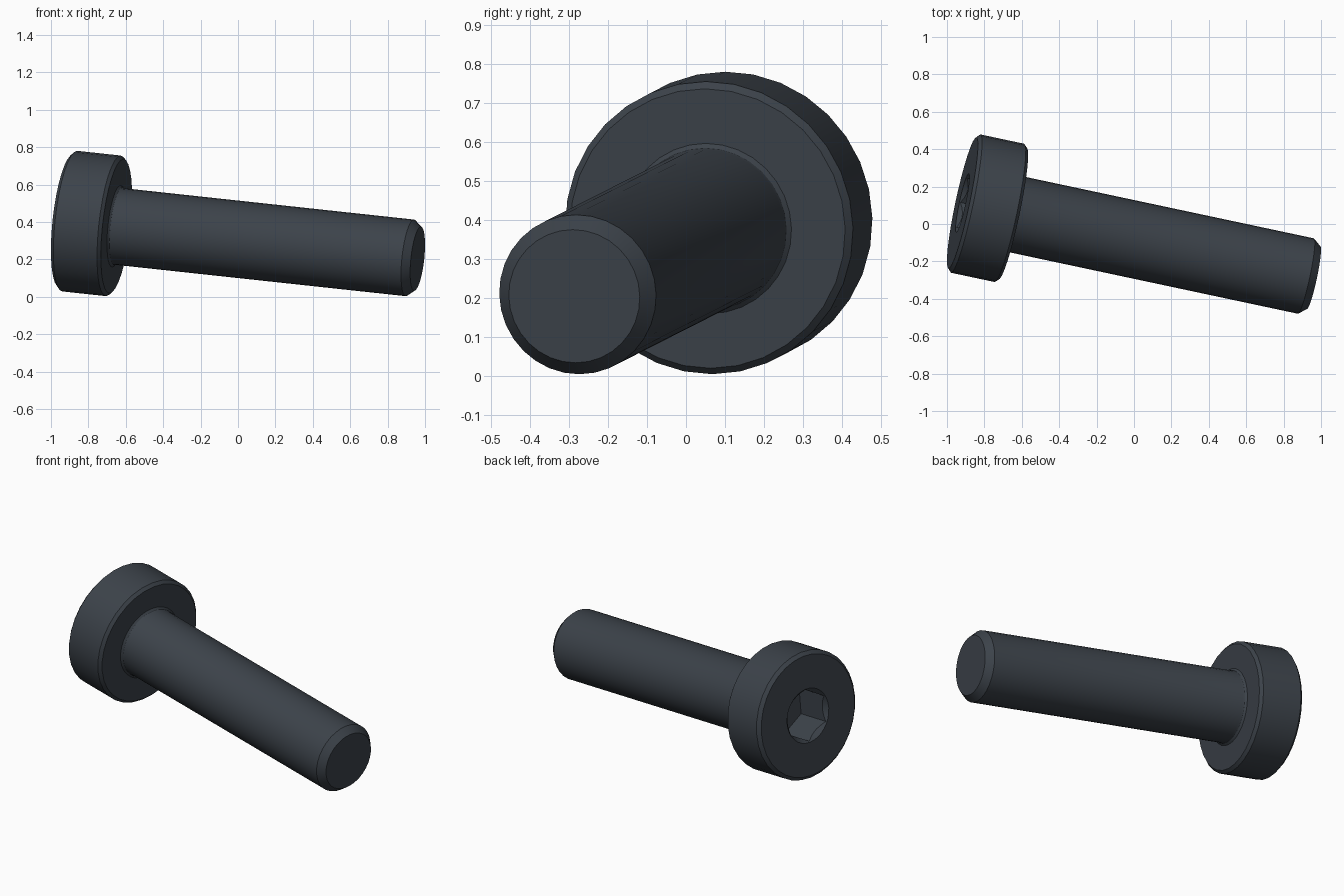
import bpy
import bmesh
import math
from mathutils import Matrix, Vector

cube = bpy.data.objects.get("Cube")
if cube:
    bpy.data.objects.remove(cube, do_unlink=True)

# Single dark steel colour
STEEL = (0.045, 0.055, 0.068, 1.0)
steel = bpy.data.materials.new("dark_steel")
steel.use_nodes = True
steel.diffuse_color = STEEL
steel.node_tree.nodes["Principled BSDF"].inputs["Base Color"].default_value = STEEL

# Placement: local z runs from the head to the tip, origin at the tip face
axis = Vector((1.0, -0.213, -0.108)).normalized()
up = Vector((0, 0, 1))
up = (up - axis * up.dot(axis)).normalized()
side = up.cross(axis)
placement = Matrix((side, up, axis)).transposed().to_4x4()
placement.translation = (0.96, -0.287, 0.204)


def lathe(name, profile, sides):
    """Capped solid of revolution from (radius, distance behind the tip)."""
    bm = bmesh.new()
    rings = []
    for radius, back in profile:
        ring = []
        for i in range(sides):
            a = math.pi / 2 + math.tau * i / sides
            ring.append(bm.verts.new((radius * math.cos(a), radius * math.sin(a), -back)))
        rings.append(ring)
    for lower, upper in zip(rings, rings[1:]):
        for i in range(sides):
            j = (i + 1) % sides
            bm.faces.new((lower[i], lower[j], upper[j], upper[i]))
    bm.faces.new(rings[0])
    bm.faces.new(rings[-1])
    bmesh.ops.recalc_face_normals(bm, faces=bm.faces[:])
    mesh = bpy.data.meshes.new(name)
    bm.to_mesh(mesh)
    bm.free()
    mesh.materials.append(steel)
    obj = bpy.data.objects.new(name, mesh)
    obj.matrix_world = placement
    bpy.context.collection.objects.link(obj)
    return obj


def cut(target, cutter):
    cutter.hide_render = True
    mod = target.modifiers.new("cut", 'BOOLEAN')
    mod.operation = 'DIFFERENCE'
    mod.solver = 'EXACT'
    mod.object = cutter
    bpy.context.view_layer.update()
    bpy.context.view_layer.objects.active = target
    bpy.ops.object.modifier_apply(modifier=mod.name)
    bpy.data.objects.remove(cutter, do_unlink=True)


# Screw: chamfered shank, small fillet, cylindrical head with bevelled rims
screw = lathe("socket_screw", [
    (0.172, 0.0), (0.206, 0.042),
    (0.206, 1.633), (0.209, 1.645), (0.220, 1.655),
    (0.361, 1.655), (0.378, 1.672),
    (0.378, 1.912), (0.358, 1.930),
], 32)

# Hexagonal drive socket with a countersunk mouth
cut(screw, lathe("socket_cutter", [(0.155, 1.72), (0.155, 2.0)], 6))
cut(screw, lathe("countersink_cutter", [(0.130, 1.90), (0.180, 1.95)], 32))

# Smooth round surfaces, sharp edges kept
bpy.ops.object.select_all(action='DESELECT')
screw.select_set(True)
bpy.context.view_layer.objects.active = screw
bpy.ops.object.shade_smooth_by_angle(angle=math.radians(30))
